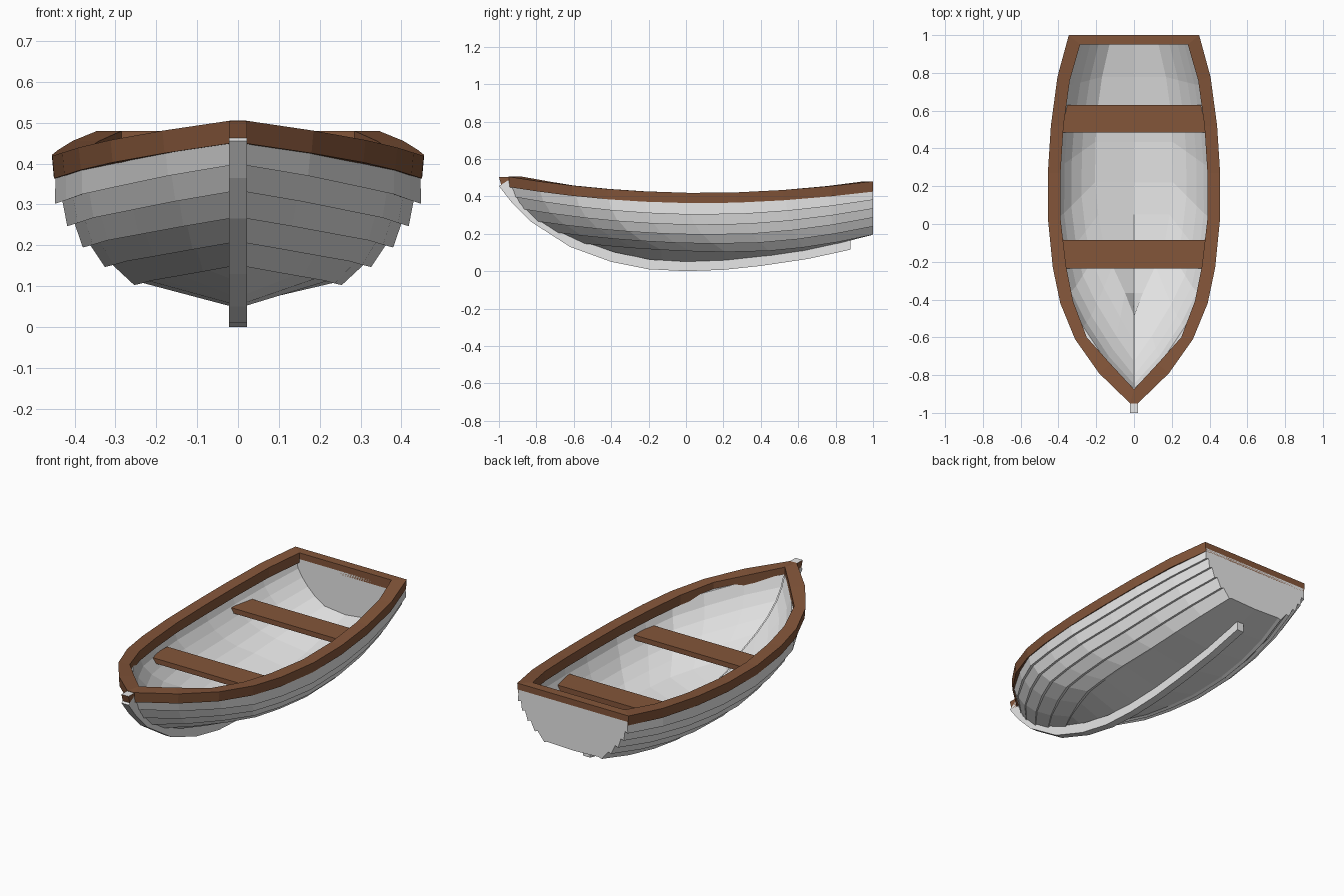
import bpy, bmesh

if "Cube" in bpy.data.objects:
    bpy.data.objects.remove(bpy.data.objects["Cube"])


def material(name, rgb):
    m = bpy.data.materials.new(name)
    m.diffuse_color = (*rgb, 1)
    m.use_nodes = True
    m.node_tree.nodes["Principled BSDF"].inputs["Base Color"].default_value = m.diffuse_color
    return m


GREY = material("pale grey", (0.8, 0.8, 0.8))
BROWN = material("wood brown", (0.23, 0.092, 0.042))


def make(name, verts, faces, mat):
    bm = bmesh.new()
    vs = [bm.verts.new(v) for v in verts]
    for f in faces:
        bm.faces.new([vs[i] for i in f])
    bmesh.ops.remove_doubles(bm, verts=bm.verts, dist=1e-5)
    bmesh.ops.recalc_face_normals(bm, faces=bm.faces)
    me = bpy.data.meshes.new(name)
    bm.to_mesh(me)
    bm.free()
    me.materials.append(mat)
    ob = bpy.data.objects.new(name, me)
    bpy.context.collection.objects.link(ob)
    return ob


def interp(pts, x):
    if x <= pts[0][0]:
        return pts[0][1]
    for (a, p), (b, q) in zip(pts, pts[1:]):
        if x <= b:
            return p + (q - p) * (x - a) / (b - a)
    return pts[-1][1]


# Keel line: hull bottom on the centre plane (y, z), and outer keel edge
BOTTOM = [(-0.95, 0.48), (-0.89, 0.36), (-0.80, 0.275), (-0.60, 0.17), (-0.38, 0.095),
          (-0.19, 0.056), (0, 0.045), (0.2, 0.052), (0.4, 0.073), (0.65, 0.11), (0.88, 0.162), (1, 0.195)]
OUTER = [(-1, 0.455), (-0.93, 0.365), (-0.83, 0.265), (-0.62, 0.13), (-0.4, 0.05),
         (-0.2, 0.01), (0, 0), (0.2, 0.007), (0.4, 0.028), (0.65, 0.065), (0.88, 0.115)]

# Plank edges from the rim down to the chine
MID_W = [0.447, 0.430, 0.400, 0.362, 0.308, 0.236]
MID_Z = [0.375, 0.305, 0.250, 0.198, 0.150, 0.106]
END_W = [0.337, 0.322, 0.297, 0.262, 0.218, 0.160]
END_Z = [0.445, 0.385, 0.338, 0.290, 0.243, 0.199]
BOW_Y = [-0.94, -0.915, -0.87, -0.795, -0.69, -0.55]
BOW_Z = [0.465, 0.400, 0.335, 0.270, 0.210, 0.152]
STATIONS = [0, 0.08, 0.18, 0.27, 0.37, 0.49, 0.64, 0.76, 0.88, 1]
FULL = [(0, 0), (0.08, 0.38), (0.18, 0.66), (0.27, 0.85), (0.37, 0.94), (0.49, 1)]
TM = 0.54


def edge(k, t):
    y = BOW_Y[k] + (1 - BOW_Y[k]) * t
    if t < TM:
        w = 0.014 + (MID_W[k] - 0.014) * interp(FULL, t) ** (1 + 0.06 * k)
        z = MID_Z[k] + (BOW_Z[k] - MID_Z[k]) * (1 - t / TM) ** 2
    else:
        u = (t - TM) / (1 - TM)
        w = MID_W[k] + (END_W[k] - MID_W[k]) * u ** 2.4
        z = MID_Z[k] + (END_Z[k] - MID_Z[k]) * u ** 1.8
    return w, y, z


def outer_half(t):
    # Lapped planks: each lower edge stands proud of the plank below
    lap = 0.018 * min(1, 0.15 + t * 4)
    pts = [edge(0, t)]
    for k in range(1, 6):
        w, y, z = edge(k, t)
        pts += [(w + lap, y, z - 0.004), (w, y, z + 0.002)]
    y = BOW_Y[5] + (1 - BOW_Y[5]) * t
    return pts + [(0, y, interp(BOTTOM, y))]


def inner_half(t):
    pts = []
    for k in range(6):
        w, y, z = edge(k, t)
        b = BOW_Y[k] + 0.07
        pts.append((max(w - 0.03, 0.002), b + (0.95 - b) * t, z + 0.005 * k))
    y = pts[-1][1]
    return pts + [(0, y, interp(BOTTOM, y) + 0.028)]


def both(half):
    return half + [(-x, y, z) for x, y, z in reversed(half[:-1])]


# Hull: closed loop of outer and inner skin at every station
rows = [both(outer_half(t)) + both(inner_half(t))[::-1] for t in STATIONS]
n = len(rows[0])
no = len(both(outer_half(0)))
verts = [v for r in rows for v in r]
faces = [(i * n + j, i * n + (j + 1) % n, (i + 1) * n + (j + 1) % n, (i + 1) * n + j)
         for i in range(len(rows) - 1) for j in range(n)]
last = (len(rows) - 1) * n
faces.append([last + j for j in range(no)])            # transom outside
faces.append([last + j for j in range(no, n)])         # transom inside
faces.append([last, last + no - 1, last + no, last + n - 1])
make("hull", verts, faces, GREY)


def ring_solid(name, sections, mat, closed=False):
    """Skin a list of four-point sections."""
    m = len(sections)
    vs = [v for s in sections for v in s]
    fs = []
    for i in range(m if closed else m - 1):
        a, b = i * 4, ((i + 1) % m) * 4
        fs += [(a + j, a + (j + 1) % 4, b + (j + 1) % 4, b + j) for j in range(4)]
    if not closed:
        fs += [(0, 1, 2, 3), tuple(len(vs) - 4 + j for j in range(4))]
    return make(name, vs, fs, mat)


# Keel and stem
K = 0.022
ring_solid("keel", [[(-K, y, z), (K, y, z), (K, yi, zi + 0.006), (-K, yi, zi + 0.006)]
                    for (y, z), (yi, zi) in zip(OUTER, BOTTOM)], GREY)

# Stem head: brown block with grey top
head = ring_solid("stem_head", [
    [(-K, -0.985, 0.45), (K, -0.985, 0.45), (K, -1, 0.503), (-K, -1, 0.503)],
    [(-K, -0.92, 0.45), (K, -0.92, 0.45), (K, -0.945, 0.503), (-K, -0.945, 0.503)]], BROWN)
head.data.materials.append(GREY)
for p in head.data.polygons:
    if p.normal.z > 0.9:
        p.material_index = 1

# Rim: outer and inner outlines (half width, y)
RO = [(0.02, -0.95), (0.185, -0.79), (0.312, -0.61), (0.39, -0.42), (0.43, -0.23), (0.455, 0.02),
      (0.456, 0.27), (0.44, 0.52), (0.405, 0.78), (0.345, 1)]
RI = [(0, -0.875), (0.125, -0.74), (0.25, -0.60), (0.322, -0.41), (0.36, -0.22), (0.388, 0.02),
      (0.389, 0.27), (0.373, 0.52), (0.340, 0.76), (0.285, 0.95)]


def rim_z(y):
    if y < 0.1:
        return 0.418 + 0.087 * ((0.1 - max(y, -0.95)) / 1.05) ** 2
    return 0.418 + 0.062 * ((y - 0.1) / 0.9) ** 1.8


def rim_section(o, i, s):
    z = rim_z(o[1])
    b = z - 0.055
    return [(s * o[0], o[1], z), (s * max(o[0] - 0.005, 0), o[1], b),
            (s * i[0], i[1], b), (s * i[0], i[1], z)]


right = [rim_section(o, i, 1) for o, i in zip(RO, RI)]
left = [rim_section(o, i, -1) for o, i in zip(RO, RI)]
ring_solid("rim", right + left[::-1], BROWN, closed=True)

# Seats
for name, y0, y1, w in (("front_seat", -0.235, -0.085, 0.38), ("rear_seat", 0.485, 0.63, 0.38)):
    ring_solid(name, [[(x, y0, 0.297), (x, y1, 0.297), (x, y1, 0.325), (x, y0, 0.325)]
                      for x in (-w, w)], BROWN)
